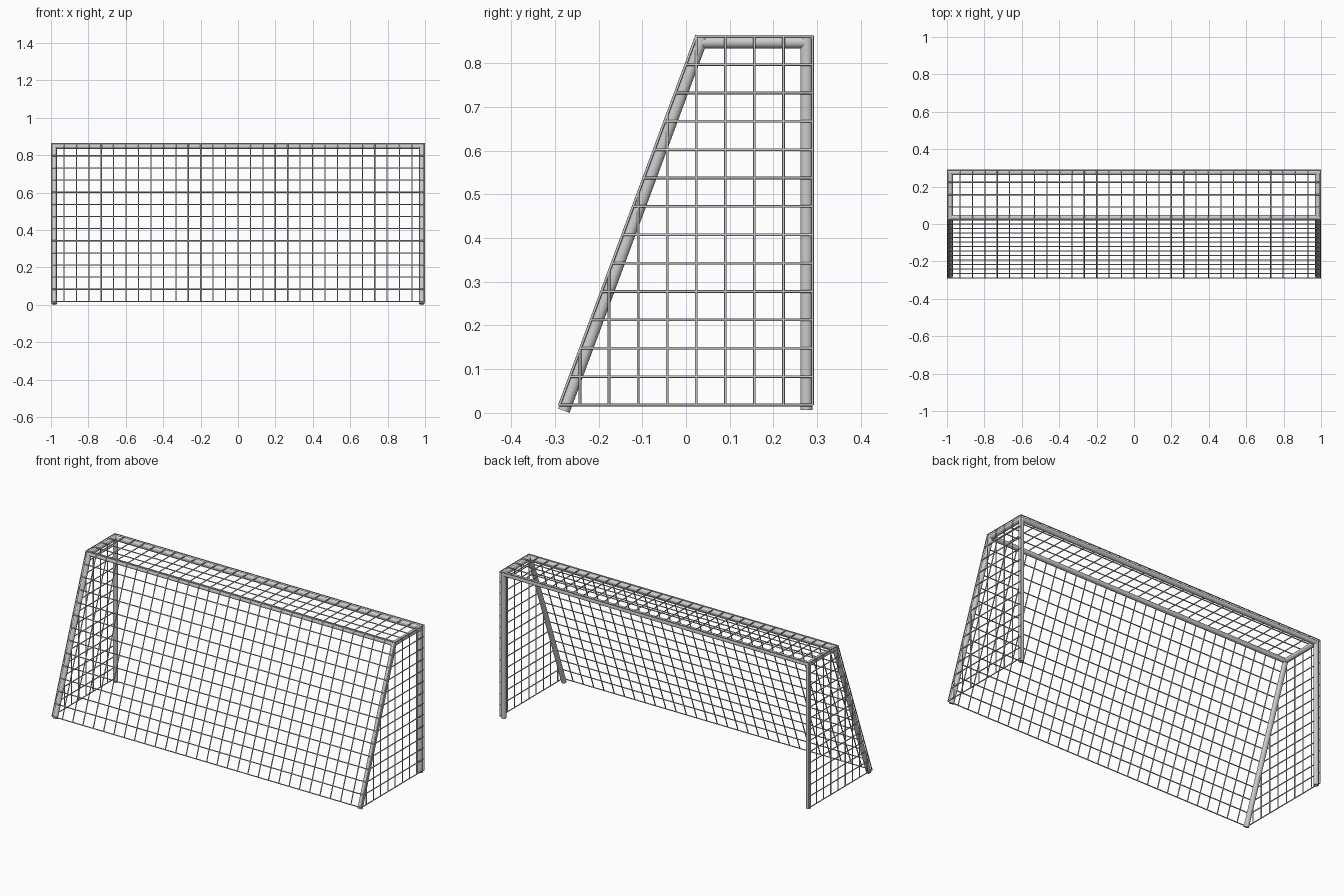
import bpy, bmesh
from mathutils import Vector

if "Cube" in bpy.data.objects:
    bpy.data.objects.remove(bpy.data.objects["Cube"])

R, W = 0.014, 0.003            # pole radius, cord radius
X = 0.997                      # net half width
FRONT_Y, TOP_Z, LOW_Z = 0.2895, 0.8615, 0.018
HEEL_Y, RIDGE_Y = -0.2895, 0.0235   # lower and upper edge of the sloping net
COLS, ROWS, DEPTH = 30, 13, 4


def tube(bm, points, radius, sides):
    """Sweep a round section along a path with mitred corners and capped ends."""
    pts = [Vector(p) for p in points]
    dirs = [(b - a).normalized() for a, b in zip(pts, pts[1:])]
    d = dirs[0]
    ref = Vector((0, 0, 1)) if abs(d.z) < 0.7 else Vector((1, 0, 0))
    u = d.cross(ref).normalized()
    v = d.cross(u)
    import_angle = 6.283185307 / sides
    rot = [Vector((1, 0, 0))]
    from math import cos, sin
    ring = [pts[0] + radius * (cos(i * import_angle) * u + sin(i * import_angle) * v)
            for i in range(sides)]
    rings = [[bm.verts.new(c) for c in ring]]
    for k in range(1, len(pts)):
        d = dirs[k - 1]
        n = d if k == len(pts) - 1 else (d + dirs[k]).normalized()
        ring = [c + d * ((pts[k] - c).dot(n) / d.dot(n)) for c in ring]
        rings.append([bm.verts.new(c) for c in ring])
    for a, b in zip(rings, rings[1:]):
        for i in range(sides):
            j = (i + 1) % sides
            bm.faces.new((a[i], a[j], b[j], b[i]))
    bm.faces.new(rings[0])
    bm.faces.new(rings[-1])


def build(name, paths, radius, sides):
    bm = bmesh.new()
    for p in paths:
        tube(bm, p, radius, sides)
    bmesh.ops.recalc_face_normals(bm, faces=bm.faces)
    mesh = bpy.data.meshes.new(name)
    bm.to_mesh(mesh)
    bm.free()
    ob = bpy.data.objects.new(name, mesh)
    bpy.context.collection.objects.link(ob)
    bpy.ops.object.select_all(action='DESELECT')
    ob.select_set(True)
    bpy.context.view_layer.objects.active = ob
    bpy.ops.object.shade_smooth_by_angle(angle=0.85 if sides < 12 else 0.6)
    return ob


def slope_y(z):
    return HEEL_Y + (RIDGE_Y - HEEL_Y) * (z - LOW_Z) / (TOP_Z - LOW_Z)


def slope_z(y):
    return min(TOP_Z, LOW_Z + (TOP_Z - LOW_Z) * (y - HEEL_Y) / (RIDGE_Y - HEEL_Y))


# Pole frame: axes sit one pole radius inside the net
px, pz, py = X - R, TOP_Z - R, FRONT_Y - R
slope = Vector((RIDGE_Y - HEEL_Y, TOP_Z - LOW_Z)).normalized()
ry = RIDGE_Y + R * (1 - slope.x) / slope.y
foot_z = 0.005
foot_y = ry - (pz - foot_z) * slope.x / slope.y

build("goal_mouth_frame", [[(-px, py, 0.007), (-px, py, pz), (px, py, pz), (px, py, 0.007)]], R, 20)
build("sloping_leg_frame", [[(-px, foot_y, foot_z), (-px, ry, pz), (px, ry, pz), (px, foot_y, foot_z)]], R, 20)
build("top_side_bars", [[(s * px, ry, pz), (s * px, py, pz)] for s in (-1, 1)], R, 20)

rows = [LOW_Z + (TOP_Z - LOW_Z) * i / ROWS for i in range(ROWS + 1)]
cols = [-X + 2 * X * i / COLS for i in range(COLS + 1)]
step = (FRONT_Y - RIDGE_Y) / DEPTH

# Sloping and top net: cords over the ridge plus cross cords
cords = [[(x, HEEL_Y, LOW_Z), (x, RIDGE_Y, TOP_Z), (x, FRONT_Y, TOP_Z)] for x in cols]
cords += [[(-X, slope_y(z), z), (X, slope_y(z), z)] for z in rows]
cords += [[(-X, RIDGE_Y + step * i, TOP_Z), (X, RIDGE_Y + step * i, TOP_Z)] for i in range(1, DEPTH + 1)]
build("back_and_top_net", cords, W, 8)

# Side nets, trimmed to the slope
for name, s in (("left_net", -X), ("right_net", X)):
    cords = [[(s, slope_y(z), z), (s, FRONT_Y, z)] for z in rows[:-1]]
    ys = [FRONT_Y - step * i for i in range(9)]
    cords += [[(s, y, LOW_Z), (s, y, slope_z(y))] for y in ys]
    build(name, cords, W, 8)
